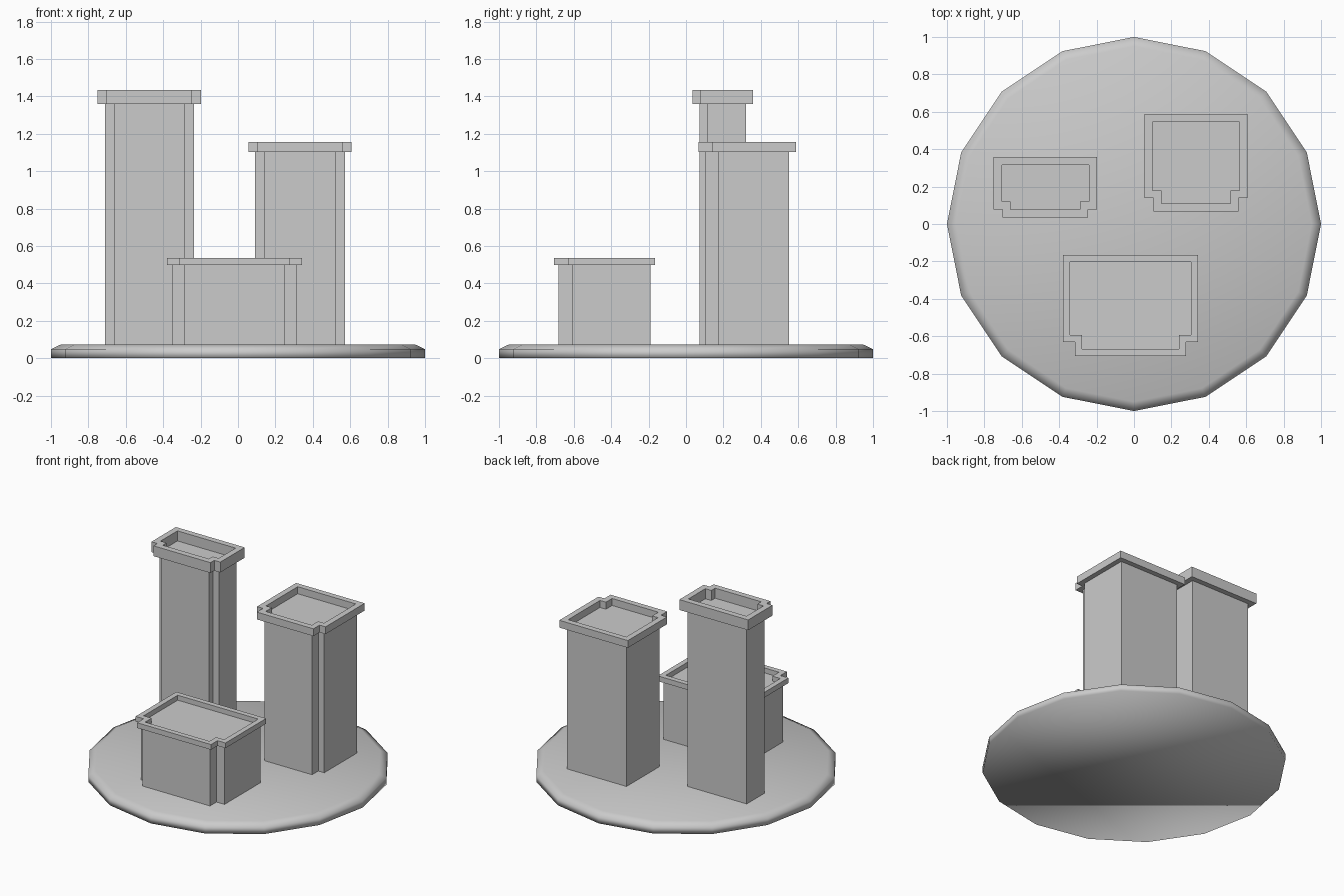
import bpy, bmesh
from math import cos, sin, tau

if "Cube" in bpy.data.objects:
    bpy.data.objects.remove(bpy.data.objects["Cube"])


def loft(name, rings, smooth=False):
    """Skin a stack of equal-length point rings and cap both ends."""
    bm = bmesh.new()
    loops = [[bm.verts.new(p) for p in ring] for ring in rings]
    n = len(loops[0])
    for a, b in zip(loops, loops[1:]):
        for i in range(n):
            j = (i + 1) % n
            bm.faces.new((a[i], a[j], b[j], b[i]))
    bm.faces.new(loops[0][::-1])
    bm.faces.new(loops[-1])
    for f in bm.faces:
        f.smooth = smooth
    mesh = bpy.data.meshes.new(name)
    bm.to_mesh(mesh)
    bm.free()
    obj = bpy.data.objects.new(name, mesh)
    bpy.context.collection.objects.link(obj)
    return obj


def circle(r, z, n=16):
    return [(r * cos(tau * i / n), r * sin(tau * i / n), z) for i in range(n)]


def plan(box, z, inset=0.0):
    """Rectangle with its two front corners notched, shrunk by inset."""
    x0, x1, y0, y1, nx, ny = box
    x0, x1, y0, y1 = x0 + inset, x1 - inset, y0 + inset, y1 - inset
    pts = [(x0 + nx, y0), (x1 - nx, y0), (x1 - nx, y0 + ny), (x1, y0 + ny),
           (x1, y1), (x0, y1), (x0, y0 + ny), (x0 + nx, y0 + ny)]
    return [(x, y, z) for x, y in pts]


def tower(name, box, wall, inner, rim_low, top):
    """Walls, overhanging parapet and sunken roof in one skin."""
    loft(name, [plan(box, 0.03, wall), plan(box, rim_low, wall),
                plan(box, rim_low), plan(box, top),
                plan(box, top, inner), plan(box, rim_low + 0.002, inner)])


# Round base plate with a chamfered, softly shaded rim
loft("base_plate", [circle(1, 0), circle(1, 0.048), circle(0.95, 0.072)], smooth=True)

# Three towers: x0, x1, y0, y1, notch width, notch depth
tower("tall_tower", (-0.75, -0.197, 0.034, 0.358, 0.048, 0.044), 0.038, 0.043, 1.358, 1.433)
tower("medium_tower", (0.056, 0.607, 0.067, 0.587, 0.048, 0.071), 0.036, 0.042, 1.102, 1.155)
tower("low_tower", (-0.38, 0.342, -0.707, -0.165, 0.064, 0.075), 0.026, 0.038, 0.497, 0.535)
